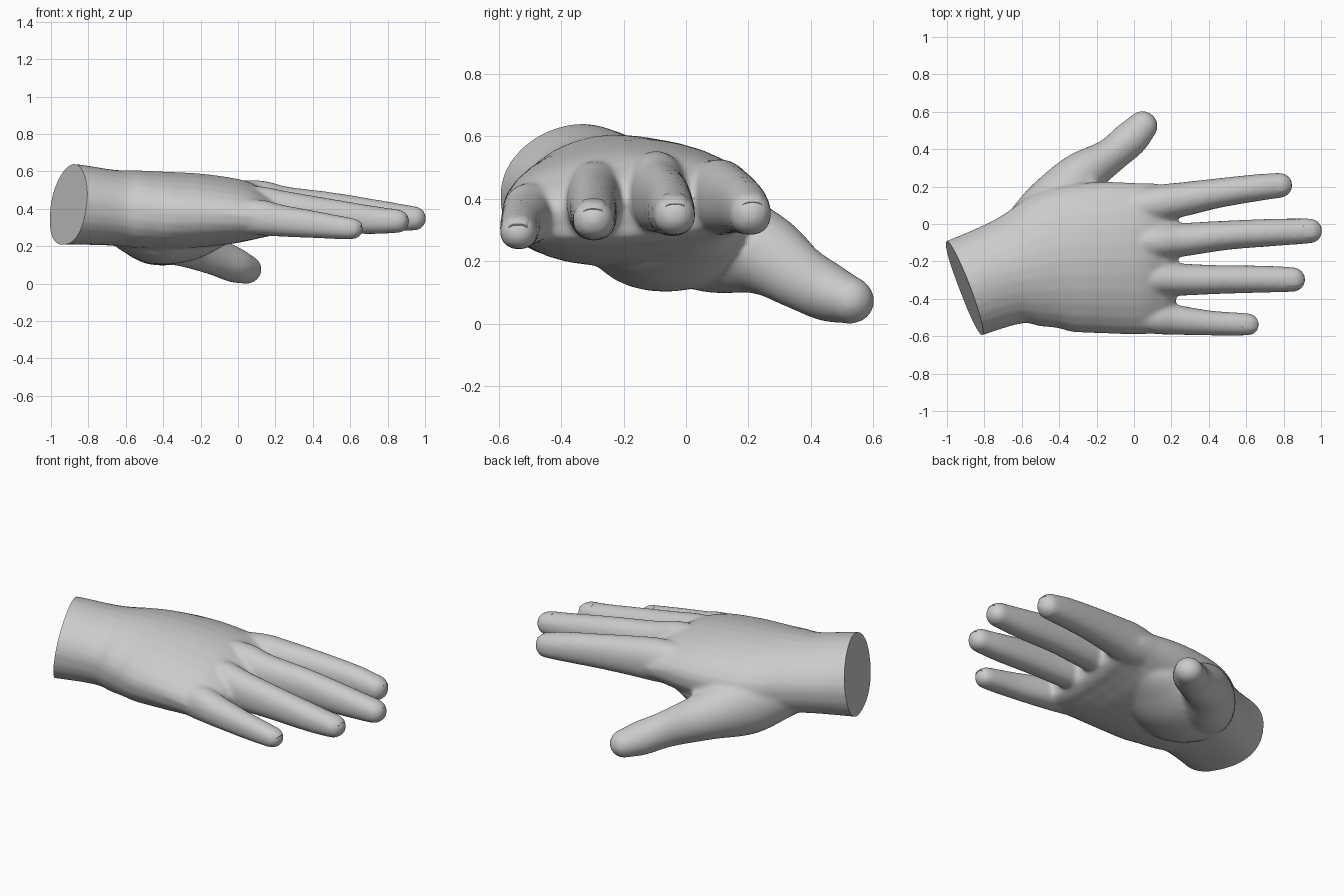
import bpy, bmesh, math
from mathutils import Vector

cube = bpy.data.objects.get("Cube")
if cube:
    bpy.data.objects.remove(cube, do_unlink=True)

skin = bpy.data.materials.new("plain grey")
skin.use_nodes = True
grey = (0.6, 0.6, 0.6, 1)
skin.diffuse_color = grey
skin.node_tree.nodes["Principled BSDF"].inputs["Base Color"].default_value = grey
SIDES = 28


def spline(stations, steps=6):
    """Smooth interpolation between stations."""
    pts = [stations[0]] + list(stations) + [stations[-1]]
    out = []
    for p, q, r, s in zip(pts, pts[1:], pts[2:], pts[3:]):
        for k in range(steps):
            t = k / steps
            out.append([b + 0.5 * t * (c - a + t * (2*a - 5*b + 4*c - d + t * (3*(b - c) + d - a)))
                        for a, b, c, d in zip(p, q, r, s)])
    return out + [list(stations[-1])]


def loft(bm, stations, top=2.0, bottom=2.0, round_tip=False):
    """Stations are x, y, z, half width, half depth, roll; top and bottom set the squareness."""
    rows = spline(stations)
    centres = [Vector(r[:3]) for r in rows]
    n = len(rows)
    rings = []

    def ring(c, axis, a, b, roll):
        side = Vector((0, 0, 1)).cross(axis).normalized()
        up = axis.cross(side).normalized()
        u = side * math.cos(roll) + up * math.sin(roll)
        v = up * math.cos(roll) - side * math.sin(roll)
        verts = []
        for i in range(SIDES):
            t = math.tau * i / SIDES
            co, si = math.cos(t), math.sin(t)
            power = top if si > 0 else bottom
            px = math.copysign(abs(co) ** (2 / power), co)
            py = math.copysign(abs(si) ** (2 / power), si)
            verts.append(bm.verts.new(c + u * a * px + v * b * py))
        rings.append(verts)

    for i, r in enumerate(rows):
        axis = (centres[min(i + 1, n - 1)] - centres[max(i - 1, 0)]).normalized()
        ring(centres[i], axis, *r[3:])
    if round_tip:
        a, b, roll = rows[-1][3:]
        for k in range(1, 6):
            t = k * math.pi / 11
            ring(centres[-1] + axis * a * math.sin(t), axis,
                 a * math.cos(t), b * math.cos(t), roll)
    for lo, hi in zip(rings, rings[1:]):
        for i in range(SIDES):
            j = (i + 1) % SIDES
            bm.faces.new((lo[i], lo[j], hi[j], hi[i]))
    bm.faces.new(rings[0][::-1])
    bm.faces.new(rings[-1])


def finish(name, bm):
    mesh = bpy.data.meshes.new(name)
    bmesh.ops.recalc_face_normals(bm, faces=bm.faces)
    bm.to_mesh(mesh)
    bm.free()
    mesh.materials.append(skin)
    obj = bpy.data.objects.new(name, mesh)
    bpy.context.collection.objects.link(obj)
    return obj


def smooth(obj):
    bpy.ops.object.select_all(action='DESELECT')
    obj.select_set(True)
    bpy.context.view_layer.objects.active = obj
    bpy.ops.object.shade_smooth_by_angle(angle=math.radians(40))


bm = bmesh.new()
# Wrist and palm
loft(bm, [(-1.09, -0.41, 0.425, 0.27, 0.217, -0.03),
          (-0.90, -0.34, 0.425, 0.27, 0.217, -0.03),
          (-0.68, -0.26, 0.407, 0.285, 0.203, 0.0),
          (-0.55, -0.225, 0.398, 0.335, 0.208, 0.02),
          (-0.40, -0.192, 0.392, 0.385, 0.207, 0.03),
          (-0.20, -0.18, 0.392, 0.405, 0.196, 0.04),
          (0.00, -0.185, 0.387, 0.405, 0.17, 0.05),
          (0.11, -0.185, 0.37, 0.402, 0.135, 0.06),
          (0.18, -0.185, 0.35, 0.385, 0.1, 0.06),
          (0.22, -0.185, 0.34, 0.35, 0.06, 0.06)], top=1.87, bottom=2.4)

# Fingers: knuckle, middle joint, end joint and start of the rounded tip
fingers = {
    "index": [(-0.1, 0.07, 0.40, 0.09, 0.11, 0), (0.1, 0.105, 0.405, 0.1, 0.122, 0),
              (0.25, 0.13, 0.4, 0.092, 0.112, 0), (0.45, 0.165, 0.388, 0.079, 0.097, 0),
              (0.65, 0.193, 0.37, 0.072, 0.084, 0), (0.78, 0.207, 0.353, 0.067, 0.07, 0)],
    "middle": [(-0.1, -0.1, 0.43, 0.09, 0.11, 0), (0.1, -0.095, 0.425, 0.097, 0.128, 0),
               (0.25, -0.085, 0.405, 0.09, 0.115, 0), (0.5, -0.06, 0.388, 0.078, 0.1, 0),
               (0.75, -0.045, 0.363, 0.073, 0.084, 0), (0.94, -0.037, 0.349, 0.067, 0.065, 0)],
    "ring": [(-0.1, -0.275, 0.41, 0.085, 0.11, 0), (0.1, -0.29, 0.4, 0.092, 0.122, 0),
             (0.25, -0.297, 0.385, 0.086, 0.11, 0), (0.45, -0.297, 0.367, 0.077, 0.094, 0),
             (0.7, -0.295, 0.342, 0.072, 0.077, 0), (0.85, -0.297, 0.334, 0.066, 0.063, 0)],
    "little": [(-0.1, -0.47, 0.36, 0.08, 0.09, 0), (0.1, -0.5, 0.355, 0.086, 0.096, 0),
               (0.22, -0.512, 0.338, 0.08, 0.086, 0), (0.4, -0.529, 0.317, 0.067, 0.073, 0),
               (0.55, -0.535, 0.3, 0.062, 0.062, 0), (0.61, -0.537, 0.294, 0.059, 0.056, 0)],
}
for path in fingers.values():
    loft(bm, path, top=2.1, bottom=2.3, round_tip=True)

# Thumb
loft(bm, [(-0.66, -0.12, 0.365, 0.12, 0.13, 0), (-0.46, 0.06, 0.285, 0.165, 0.18, 0),
          (-0.30, 0.245, 0.226, 0.13, 0.135, -0.15), (-0.13, 0.362, 0.15, 0.095, 0.105, -0.25),
          (-0.02, 0.455, 0.1, 0.096, 0.094, -0.3), (0.045, 0.523, 0.076, 0.082, 0.077, -0.3)],
     round_tip=True)
# Fleshy thumb base under the palm
loft(bm, [(-0.66, -0.17, 0.34, 0.14, 0.12, 0.05), (-0.46, -0.08, 0.3, 0.26, 0.19, 0.05),
          (-0.28, -0.03, 0.288, 0.25, 0.172, 0), (-0.12, 0.03, 0.305, 0.17, 0.115, 0),
          (-0.02, 0.06, 0.33, 0.1, 0.08, 0)], round_tip=True)
# Web between the thumb and the index finger
loft(bm, [(-0.5, 0.0, 0.36, 0.14, 0.12, 0), (-0.36, 0.16, 0.31, 0.12, 0.11, 0),
          (-0.26, 0.21, 0.28, 0.08, 0.08, 0)], round_tip=True)

hand = finish("hand", bm)

# Blend the parts into one skin
remesh = hand.modifiers.new("blend", 'REMESH')
remesh.mode = 'VOXEL'
remesh.voxel_size = 0.012
relax = hand.modifiers.new("relax", 'SMOOTH')
relax.factor = 0.5
relax.iterations = 9
evaluated = hand.evaluated_get(bpy.context.evaluated_depsgraph_get())
skin_mesh = bpy.data.meshes.new_from_object(evaluated)
hand.modifiers.clear()

# Flat slanted cut at the wrist
bm = bmesh.new()
bm.from_mesh(skin_mesh)
cut = bmesh.ops.bisect_plane(bm, geom=bm.verts[:] + bm.edges[:] + bm.faces[:],
                             plane_co=(-0.905, -0.34, 0.425), plane_no=(-0.926, -0.352, 0.135),
                             clear_outer=True)
rim = [e for e in cut["geom_cut"] if isinstance(e, bmesh.types.BMEdge)]
bmesh.ops.contextual_create(bm, geom=rim)
bm.to_mesh(skin_mesh)
bm.free()
hand.data = skin_mesh
smooth(hand)

# Fingernails
for name, path in fingers.items():
    tip, joint = Vector(path[-1][:3]), Vector(path[-2][:3])
    axis = (tip - joint).normalized()
    a, b = path[-1][3:5]
    start = tip - axis * 0.035 + Vector((0, 0, b * 0.64))
    bm = bmesh.new()
    loft(bm, [(*start, a * 0.65, b * 0.4, 0),
              (*(start + axis * 0.05 - Vector((0, 0, 0.006))), a * 0.65, b * 0.38, 0),
              (*(start + axis * 0.08 - Vector((0, 0, 0.02))), a * 0.5, b * 0.3, 0)], top=2.4)
    smooth(finish(name + "_nail", bm))
